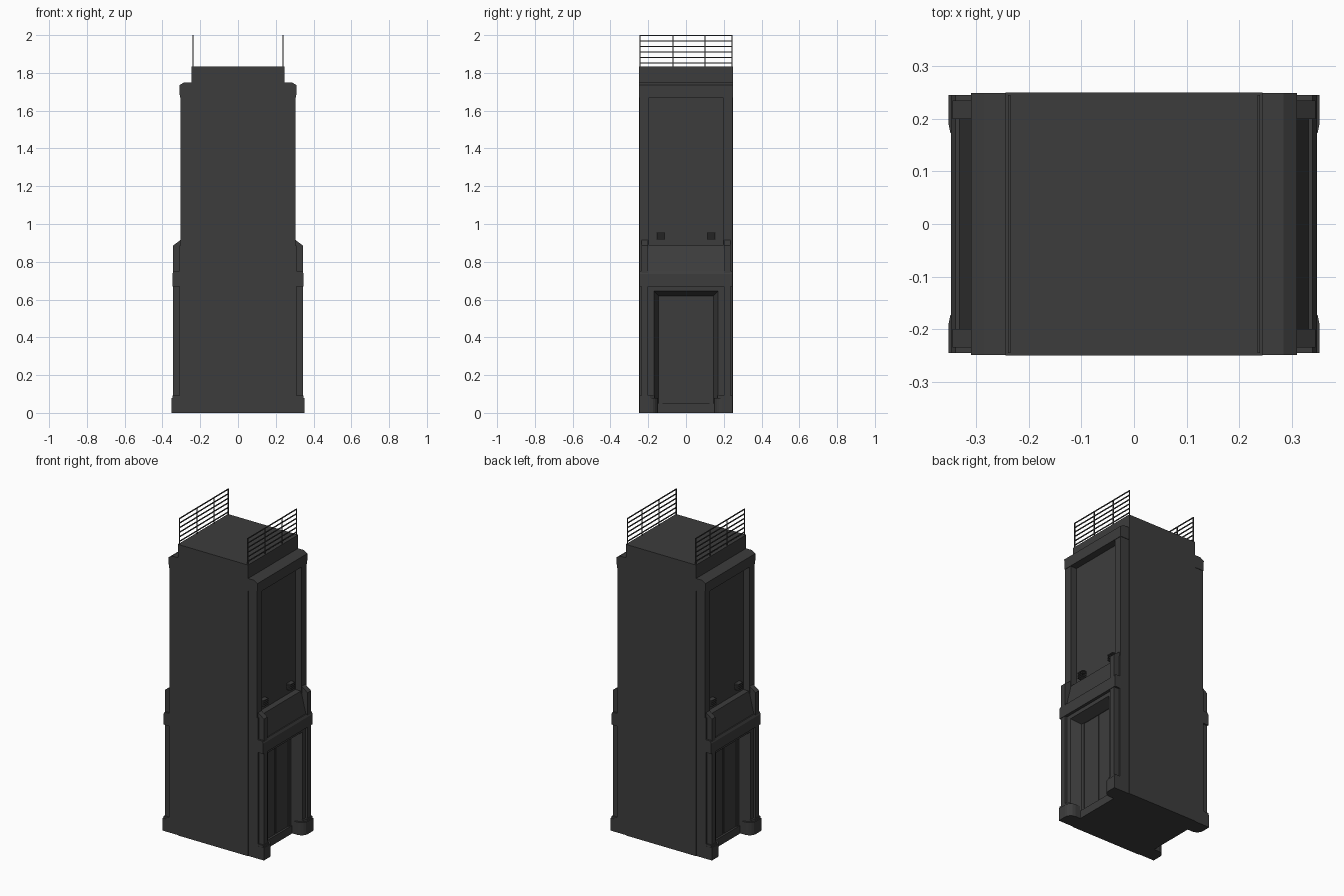
import bpy
import bmesh
from mathutils import Vector

cube = bpy.data.objects.get("Cube")
if cube:
    bpy.data.objects.remove(cube, do_unlink=True)

stone = bpy.data.materials.new("dark_stone")
stone.use_nodes = True
GREY = (0.046, 0.046, 0.046, 1)
stone.diffuse_color = GREY
stone.node_tree.nodes["Principled BSDF"].inputs["Base Color"].default_value = GREY


def prism(name, pts, lo, hi, along="Y", mirror=(True, False)):
    """Extrude a profile: (x, z) along Y, or (x, y) along Z; mirror across x and y."""
    bm = bmesh.new()

    def place(a, b, t):
        return Vector((a, t, b)) if along == "Y" else Vector((a, b, t))
    face = bm.faces.new([bm.verts.new(place(a, b, lo)) for a, b in pts])
    ext = bmesh.ops.extrude_face_region(bm, geom=[face])
    moved = [v for v in ext["geom"] if isinstance(v, bmesh.types.BMVert)]
    bmesh.ops.translate(bm, verts=moved, vec=place(0, 0, hi - lo))
    bmesh.ops.recalc_face_normals(bm, faces=bm.faces[:])
    mesh = bpy.data.meshes.new(name)
    bm.to_mesh(mesh)
    bm.free()
    mesh.materials.append(stone)
    obj = bpy.data.objects.new(name, mesh)
    bpy.context.collection.objects.link(obj)
    if any(mirror):
        mod = obj.modifiers.new("Mirror", "MIRROR")
        mod.use_axis = (mirror[0], mirror[1], False)
        mod.use_mirror_merge = False
    return obj


def box(name, x, y, z, mirror=(True, False)):
    return prism(name, [(x[0], z[0]), (x[1], z[0]), (x[1], z[1]), (x[0], z[1])],
                 y[0], y[1], "Y", mirror)


FOUR = (True, True)

# Main shaft, rising to the roof
box("tower_core", (-0.245, 0.245), (-0.25, 0.25), (0, 1.835), (False, False))

# Top cornice
prism("cornice", [(0.23, 1.67), (0.308, 1.67), (0.31, 1.735), (0.285, 1.75), (0.23, 1.75)],
      -0.249, 0.249)

# Upper storey: recessed wall between corner piers
box("upper_panel", (0.23, 0.262), (-0.2, 0.2), (0.8, 1.69))
box("upper_pier", (0.23, 0.305), (0.197, 0.246), (0.87, 1.68), FOUR)

# Middle storey: sloping sill between chamfered pedestals
prism("sloping_sill", [(0.23, 0.74), (0.335, 0.74), (0.3, 0.885), (0.23, 0.885)], -0.21, 0.21)
box("pedestal_backing", (0.23, 0.31), (0.2, 0.246), (0.74, 0.885), FOUR)
prism("pedestal", [(0.25, 0.74), (0.345, 0.74), (0.345, 0.885), (0.305, 0.915), (0.25, 0.915)],
      0.2, 0.235, "Y", FOUR)

# Band between the storeys
prism("middle_band", [(0.23, 0.67), (0.348, 0.67), (0.348, 0.735), (0.34, 0.75), (0.23, 0.75)],
      -0.246, 0.246)

# Lower storey: corner piers and a splayed door surround
box("lower_pier_backing", (0.23, 0.31), (0.19, 0.246), (0, 0.68), FOUR)
box("lower_pier", (0.25, 0.345), (0.2, 0.235), (0.05, 0.68), FOUR)
prism("door_jamb", [(0.23, 0.145), (0.27, 0.145), (0.33, 0.17), (0.33, 0.21), (0.23, 0.21)],
      0, 0.68, "Z", FOUR)
prism("door_header", [(0.23, 0.62), (0.27, 0.62), (0.33, 0.645), (0.33, 0.68), (0.23, 0.68)],
      -0.21, 0.21)

# Door leaves, edge strips and threshold
box("door_leaf", (0.23, 0.262), (0.004, 0.125), (0, 0.63), FOUR)
box("door_gap", (0.23, 0.257), (-0.004, 0.004), (0, 0.63))
box("door_edge", (0.23, 0.268), (0.125, 0.15), (0, 0.63), FOUR)
box("threshold", (0.23, 0.275), (-0.15, 0.15), (0, 0.05))

# Corner plinths with rounded inner corners and a small cap
plinth = [(0.23, 0.246), (0.353, 0.246), (0.353, 0.19), (0.35, 0.175),
          (0.342, 0.163), (0.33, 0.153), (0.31, 0.148), (0.23, 0.148)]
prism("plinth", plinth, 0, 0.08, "Z", FOUR)
prism("plinth_cap", [(0.23, 0.245), (0.348, 0.245), (0.348, 0.19), (0.335, 0.168), (0.23, 0.168)],
      0.08, 0.092, "Z", FOUR)

# Slatted wall lamps
box("lamp_body", (0.255, 0.28), (0.115, 0.15), (0.92, 0.955), FOUR)
for i in range(4):
    z = 0.917 + i * 0.011
    box("lamp_slat", (0.255, 0.29), (0.11, 0.155), (z, z + 0.006), FOUR)

# Roof railings
for y in (-0.243, -0.07, 0.1, 0.243):
    box("railing_post", (0.235, 0.24), (y - 0.0025, y + 0.0025), (1.83, 1.998))
for i in range(6):
    z = 1.853 + i * 0.0288
    box("railing_bar", (0.235, 0.24), (-0.246, 0.246), (z - 0.003, z + 0.003))
